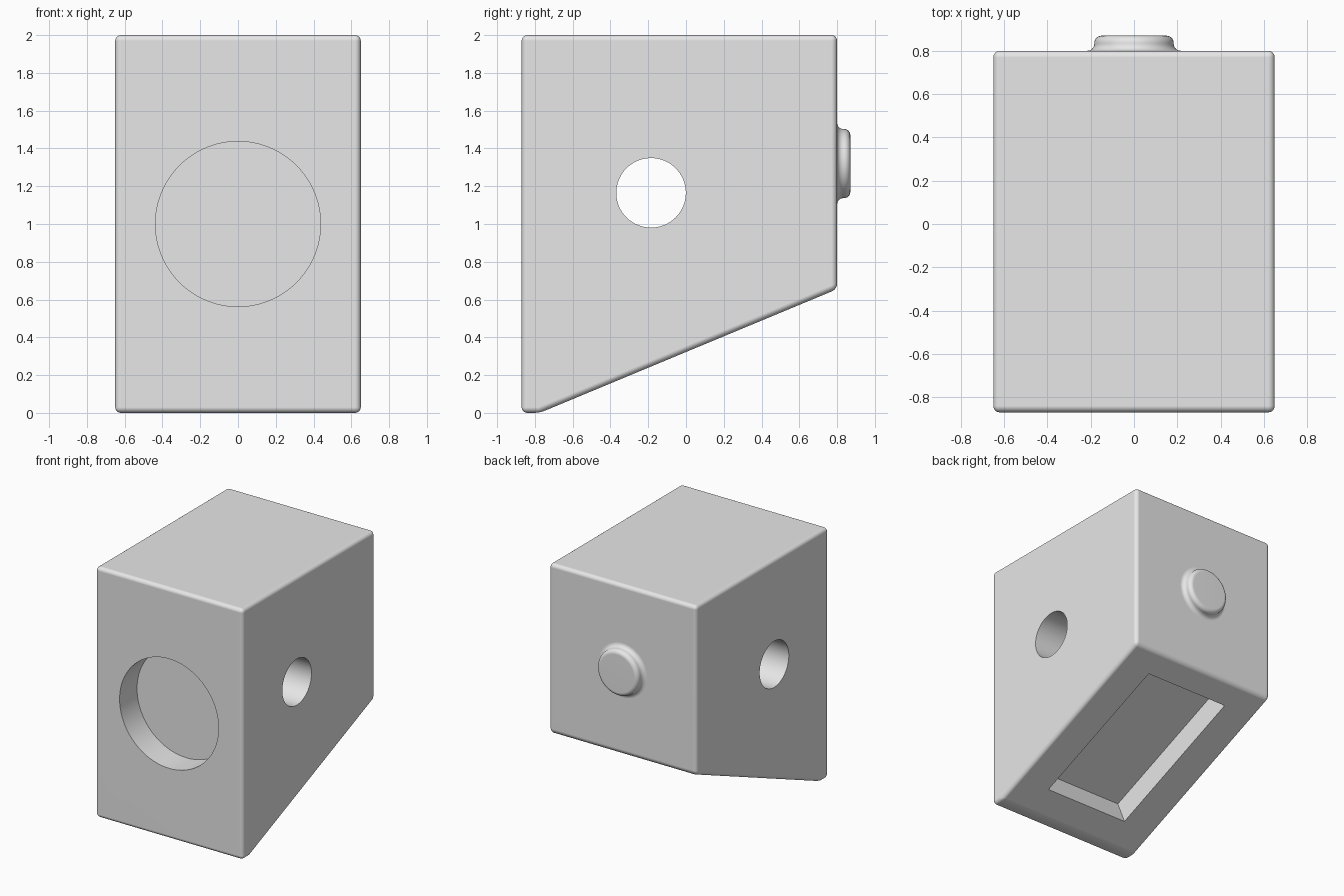
import bpy
import bmesh
import math
from mathutils import Matrix, Vector

old = bpy.data.objects.get("Cube")
if old:
    bpy.data.objects.remove(old, do_unlink=True)

grey = bpy.data.materials.new("light_grey")
grey.use_nodes = True
COLOR = (0.8, 0.8, 0.8, 1)
grey.diffuse_color = COLOR
grey.node_tree.nodes["Principled BSDF"].inputs["Base Color"].default_value = COLOR


def make_object(name, bm):
    bmesh.ops.recalc_face_normals(bm, faces=bm.faces)
    mesh = bpy.data.meshes.new(name)
    bm.to_mesh(mesh)
    bm.free()
    mesh.materials.append(grey)
    obj = bpy.data.objects.new(name, mesh)
    bpy.context.collection.objects.link(obj)
    return obj


def activate(obj):
    bpy.ops.object.select_all(action="DESELECT")
    obj.select_set(True)
    bpy.context.view_layer.objects.active = obj


def finish(obj):
    """Apply modifiers, then smooth the rounded edges and keep flats flat."""
    activate(obj)
    for mod in list(obj.modifiers):
        bpy.ops.object.modifier_apply(modifier=mod.name)
    bpy.ops.object.shade_smooth_by_angle(angle=math.radians(35))
    weighted = obj.modifiers.new("flat_faces", "WEIGHTED_NORMAL")
    weighted.keep_sharp = True


def cylinder_cutter(name, center, axis, radius, length):
    bm = bmesh.new()
    turn = Vector((0, 0, 1)).rotation_difference(Vector(axis)).to_matrix().to_4x4()
    bmesh.ops.create_cone(bm, cap_ends=True, segments=96, radius1=radius,
                          radius2=radius, depth=length,
                          matrix=Matrix.Translation(center) @ turn)
    return make_object(name, bm)


# Main block: side profile extruded across x, with rounded edges
HALF = 0.65
profile = [(-0.87, 0), (-0.775, 0), (0.8, 0.655), (0.8, 2), (-0.87, 2)]
bm = bmesh.new()
side = bm.faces.new([bm.verts.new((-HALF, y, z)) for y, z in profile])
new = bmesh.ops.extrude_face_region(bm, geom=[side])["geom"]
bmesh.ops.translate(bm, vec=(2 * HALF, 0, 0),
                    verts=[v for v in new if isinstance(v, bmesh.types.BMVert)])
block = make_object("block", bm)
bevel = block.modifiers.new("rounded_edges", "BEVEL")
bevel.width = 0.03
bevel.segments = 6
bevel.limit_method = "ANGLE"
bevel.angle_limit = math.radians(15)

# Cutters: front recess, sideways through hole, slot in the sloped underside
DEPTH = 0.22
SLOT_DEPTH = 0.2
slope = math.atan2(0.655, 1.575)
bm = bmesh.new()
bmesh.ops.create_cube(bm, size=1, matrix=(
    Matrix.Translation((0, 0.03, 0.335))
    @ Matrix.Rotation(slope, 4, "X")
    @ Matrix.Diagonal((0.74, 1.26, 2 * SLOT_DEPTH, 1))))
cutters = [
    cylinder_cutter("recess_cutter", (0, -0.87, 1.0), (0, 1, 0), 0.437, 2 * DEPTH),
    cylinder_cutter("hole_cutter", (0, -0.185, 1.165), (1, 0, 0), 0.184, 2),
    make_object("slot_cutter", bm),
]
for cutter in cutters:
    cutter.hide_render = True
    cut = block.modifiers.new(cutter.name, "BOOLEAN")
    cut.operation = "DIFFERENCE"
    cut.solver = "EXACT"
    cut.object = cutter
finish(block)
for cutter in cutters:
    bpy.data.objects.remove(cutter, do_unlink=True)

# Back button: turned profile with a flared foot and a rounded rim
R, FOOT, TOP, ROUND = 0.183, 0.8, 0.87, 0.033
steps = [math.radians(a) for a in range(0, 91, 15)]
turned = [(R + ROUND * (1 - math.sin(a)), FOOT + ROUND * (1 - math.cos(a)))
          for a in steps]
turned += [(R - ROUND * (1 - math.cos(a)), TOP - ROUND * (1 - math.sin(a)))
           for a in steps]
turned.append((0, TOP))
bm = bmesh.new()
verts = [bm.verts.new((r, y, 1.32)) for r, y in turned]
edges = [bm.edges.new(pair) for pair in zip(verts, verts[1:])]
bmesh.ops.spin(bm, geom=verts + edges, cent=(0, 0, 1.32), axis=(0, 1, 0),
               angle=2 * math.pi, steps=64, use_duplicate=False)
bmesh.ops.remove_doubles(bm, verts=bm.verts, dist=0.0005)
button = make_object("back_button", bm)
# The turned surface is open at its foot, so make sure it faces outward
top = max(button.data.polygons, key=lambda p: p.center.y)
if top.normal.y < 0:
    button.data.flip_normals()
finish(button)
